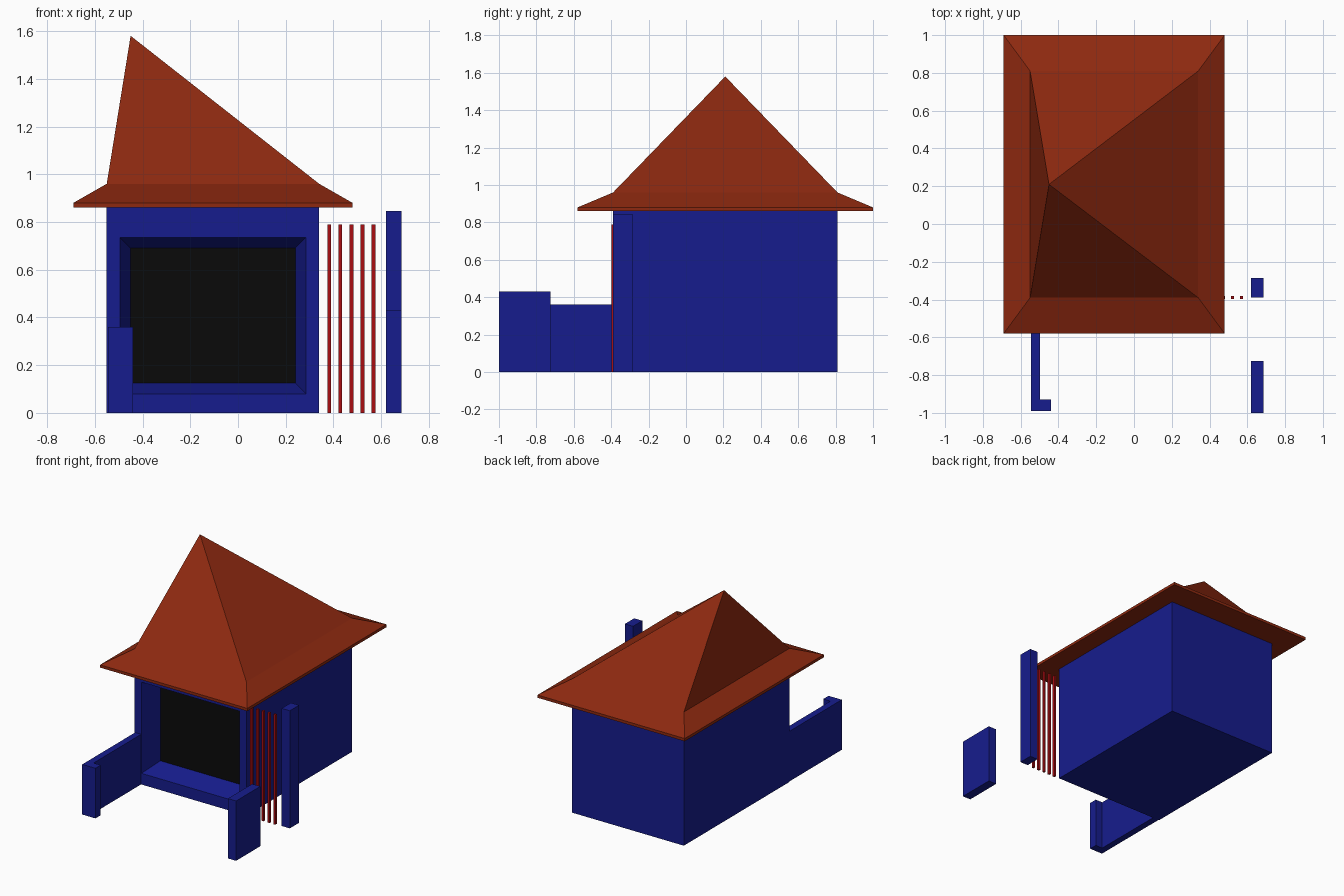
import bpy, bmesh

if "Cube" in bpy.data.objects:
    bpy.data.objects.remove(bpy.data.objects["Cube"])


def material(name, color):
    m = bpy.data.materials.new(name)
    m.diffuse_color = (*color, 1)
    m.use_nodes = True
    m.node_tree.nodes["Principled BSDF"].inputs["Base Color"].default_value = m.diffuse_color
    return m


BLUE = material("blue_paint", (0.008, 0.012, 0.27))
BROWN = material("roof_brown", (0.27, 0.022, 0.005))
BLACK = material("dark_glass", (0.003, 0.003, 0.003))
RED = material("red_metal", (0.4, 0.004, 0.006))


def finish(name, bm, *mats):
    bmesh.ops.recalc_face_normals(bm, faces=bm.faces)
    me = bpy.data.meshes.new(name)
    bm.to_mesh(me)
    bm.free()
    for m in mats:
        me.materials.append(m)
    ob = bpy.data.objects.new(name, me)
    bpy.context.collection.objects.link(ob)
    return ob


def prism(name, outline, z0, z1, mat):
    """Extrude a ground-plan outline from z0 to z1."""
    bm = bmesh.new()
    base = bm.faces.new([bm.verts.new((x, y, z0)) for x, y in outline])
    top = bmesh.ops.extrude_face_region(bm, geom=[base], use_keep_orig=True)
    for v in top["geom"]:
        if isinstance(v, bmesh.types.BMVert):
            v.co.z = z1
    return finish(name, bm, mat)


def rect(x0, x1, y0, y1):
    return [(x0, y0), (x1, y0), (x1, y1), (x0, y1)]


def box(name, x0, x1, y0, y1, z0, z1, mat):
    return prism(name, rect(x0, x1, y0, y1), z0, z1, mat)


def bridge(bm, a, b):
    for i in range(4):
        j = (i + 1) % 4
        bm.faces.new((a[i], a[j], b[j], b[i]))


# House body with a splayed window recess in the front wall
bm = bmesh.new()


def front_ring(x0, x1, z0, z1, y):
    return [bm.verts.new((x, y, z)) for x, z in rect(x0, x1, z0, z1)]


rings = [front_ring(-0.55, 0.34, 0, 0.87, 0.81),
         front_ring(-0.55, 0.34, 0, 0.87, -0.39),
         front_ring(-0.495, 0.285, 0.08, 0.735, -0.39),
         front_ring(-0.45, 0.24, 0.125, 0.69, -0.24)]
for a, b in zip(rings, rings[1:]):
    bridge(bm, a, b)
bm.faces.new(rings[0])
bm.faces.new(rings[-1]).material_index = 1
finish("house_body", bm, BLUE, BLACK)

# Roof: flat eave, flared skirt and an off-centre peak
bm = bmesh.new()
eave, walls = rect(-0.69, 0.48, -0.58, 1.0), rect(-0.55, 0.34, -0.39, 0.81)
rings = [[bm.verts.new((x, y, z)) for x, y in plan]
         for plan, z in ((eave, 0.86), (eave, 0.88), (walls, 0.96))]
for a, b in zip(rings, rings[1:]):
    bridge(bm, a, b)
bm.faces.new(rings[0])
peak = bm.verts.new((-0.45, 0.21, 1.58))
for i in range(4):
    bm.faces.new((rings[2][i], rings[2][(i + 1) % 4], peak))
finish("roof", bm, BROWN)

# Low L-shaped garden wall on the left
prism("left_garden_wall",
      [(-0.545, -0.39), (-0.545, -0.99), (-0.44, -0.99),
       (-0.44, -0.93), (-0.497, -0.93), (-0.497, -0.39)], 0, 0.36, BLUE)

# Free-standing wall piece and tall post on the right
box("right_garden_wall", 0.62, 0.685, -1.0, -0.725, 0, 0.43, BLUE)
box("gate_post", 0.62, 0.685, -0.39, -0.285, 0, 0.845, BLUE)

# Row of fence bars between house and post
for i in range(5):
    x = 0.382 + 0.0465 * i
    box(f"fence_bar_{i + 1}", x - 0.008, x + 0.008, -0.398, -0.382, 0, 0.79, RED)
